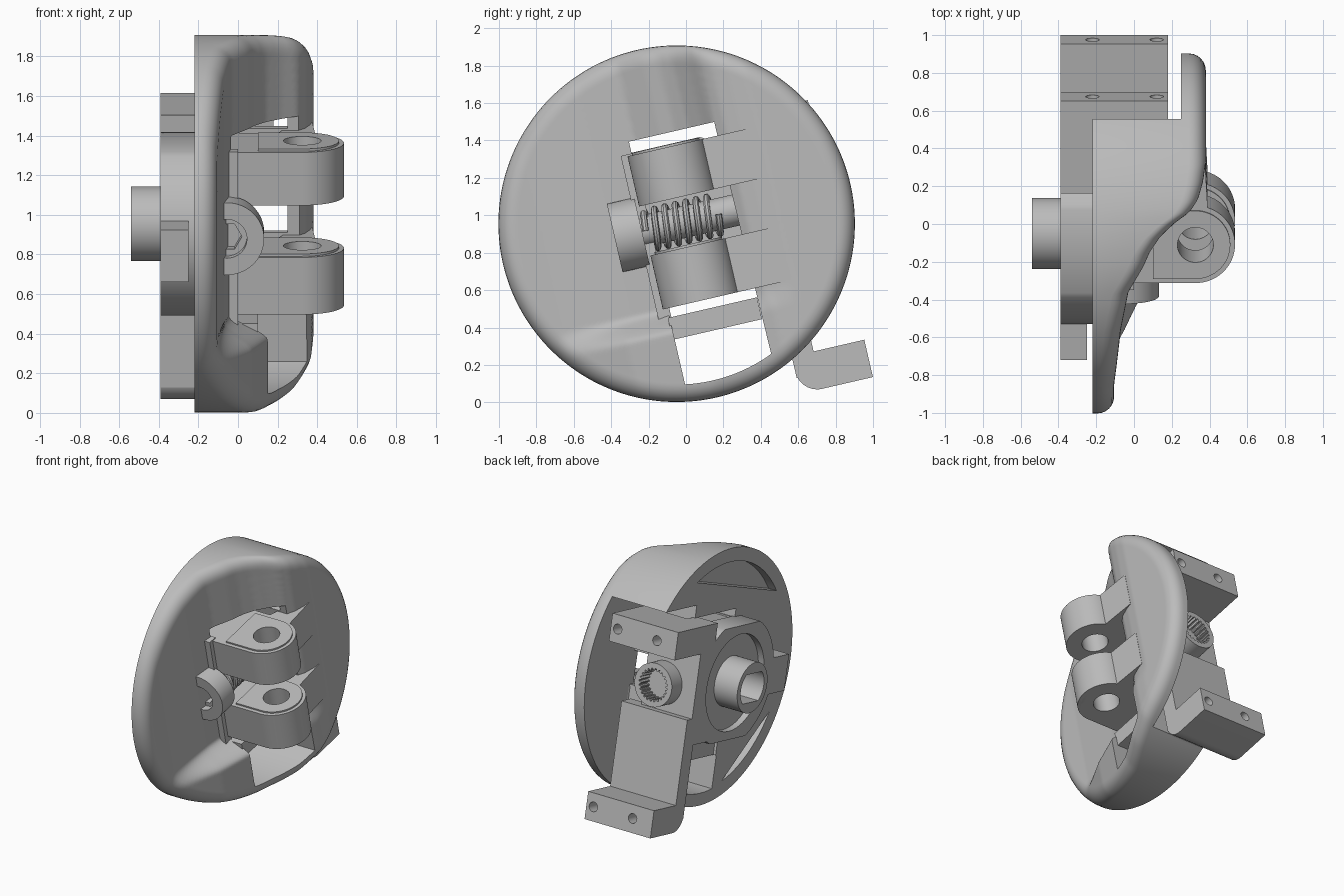
import bpy, bmesh, math
from mathutils import Matrix

if "Cube" in bpy.data.objects:
    bpy.data.objects.remove(bpy.data.objects["Cube"])

grey = bpy.data.materials.new("plain grey")
grey.use_nodes = True
grey.diffuse_color = (0.5, 0.5, 0.5, 1)
grey.node_tree.nodes["Principled BSDF"].inputs["Base Color"].default_value = (0.5, 0.5, 0.5, 1)

# Everything is built in a tilted frame (x, u, v) centred on the disc
TILT = Matrix.Translation((0, -0.05, 0.955)) @ Matrix.Rotation(math.radians(13), 4, 'X')
R = 0.953


def finish(name, bm):
    bmesh.ops.recalc_face_normals(bm, faces=bm.faces)
    mesh = bpy.data.meshes.new(name)
    bm.to_mesh(mesh)
    bm.free()
    mesh.transform(TILT)
    mesh.materials.append(grey)
    obj = bpy.data.objects.new(name, mesh)
    bpy.context.collection.objects.link(obj)
    return obj


def prism(name, pts, axis, a, b):
    """Extrude a 2D outline along one axis of the tilted frame."""
    place = {'x': lambda p, t: (t, p[0], p[1]),
             'u': lambda p, t: (p[0], t, p[1]),
             'v': lambda p, t: (p[0], p[1], t)}[axis]
    bm = bmesh.new()
    low = [bm.verts.new(place(p, a)) for p in pts]
    top = [bm.verts.new(place(p, b)) for p in pts]
    bm.faces.new(low)
    bm.faces.new(top)
    for i in range(len(pts)):
        j = (i + 1) % len(pts)
        bm.faces.new((low[i], low[j], top[j], top[i]))
    return finish(name, bm)


def box(name, x, u, v):
    return prism(name, [(u[0], v[0]), (u[1], v[0]), (u[1], v[1]), (u[0], v[1])], 'x', *x)


def arc(cx, cy, r, a0, a1, n=32):
    angles = [math.radians(a0 + (a1 - a0) * i / n) for i in range(n + 1)]
    return [(cx + r * math.cos(a), cy + r * math.sin(a)) for a in angles]


def circle(cx, cy, r, n=64):
    return arc(cx, cy, r, 0, 360 - 360 / n, n - 1)


def boolean(obj, other, op='DIFFERENCE'):
    mod = obj.modifiers.new(op.lower(), 'BOOLEAN')
    mod.operation, mod.object, mod.solver = op, other, 'EXACT'
    graph = bpy.context.evaluated_depsgraph_get()
    mesh = bpy.data.meshes.new_from_object(obj.evaluated_get(graph))
    obj.modifiers.clear()
    obj.data = mesh
    bpy.data.objects.remove(other)


def lerp_profile(u, knots):
    if u <= knots[0][0]:
        return knots[0][1]
    for (a, p), (b, q) in zip(knots, knots[1:]):
        if u <= b:
            return p + (q - p) * (u - a) / (b - a)
    return knots[-1][1]


SWEEP = [(-.7, -.105), (-.34, -.07), (-.12, -.03), (.02, .05), (.1, .085), (.18, .14),
         (.25, .215), (.31, .3), (.37, .34), (.45, .365), (.54, .38)]
LEDGE = [(-.77, -.105), (-.4, .07), (-.15, .15), (0, .2), (.2, .3), (.4, .37), (.5, .38)]


def front_height(u, v):
    main = lerp_profile(u, SWEEP)
    t = min(max((-.43 - v) / .14, 0), 1)
    return main + t * t * (3 - 2 * t) * max(lerp_profile(u, LEDGE) - main, 0)


# Round body: sculpted front, rounded rim, flat back
def make_body():
    n, f, back, count = 220, .09, -.22, 66
    radii = [(R - f) * i / count for i in range(1, count + 1)]
    radii += [R - f + f * math.sin(math.radians(a)) for a in range(15, 91, 15)]
    bm = bmesh.new()
    rings = []
    for r in radii:
        drop = f - math.sqrt(max(f * f - max(r - R + f, 0) ** 2, 0))
        rings.append([bm.verts.new((front_height(p[0], p[1]) - drop, *p)) for p in circle(0, 0, r, n)])
    rings.append([bm.verts.new((back, *p)) for p in circle(0, 0, R, n)])
    hub = bm.verts.new((front_height(0, 0), 0, 0))
    for i in range(n):
        j = (i + 1) % n
        bm.faces.new((hub, rings[0][i], rings[0][j]))
        for a, b in zip(rings, rings[1:]):
            bm.faces.new((a[i], b[i], b[j], a[j]))
    bm.faces.new(rings[-1])
    return finish("body_shell", bm)


body = make_body()
boolean(body, box("arm_space", (-.6, .25), (.37, 1.3), (-1.3, .58)))
window = [(-.15, .485), (.318, .485)] + arc(0, 0, .86, -67, -100)
boolean(body, prism("window_cut", window, 'x', -.6, .8))
for a0, a1 in ((62, 140), (205, 252)):
    boolean(body, prism("back_pocket", arc(0, 0, .85, a0, a1), 'x', -.4, -.15))
for v in ((-.12, .13), (.42, .485)):
    boolean(body, box("side_opening", (.05, .25), (.25, .5), v))

# Base block beside the hinge, and a cross bar in the window
box("hinge_base", (-.22, 0), (-.21, -.14), (-.6, .42))
box("cross_bar", (-.2, .1), (-.16, .33), (-.6, -.48))

# Two hinge knuckles with a pin hole and a tail blending into the shell
KX, KU = .325, .035
knuckle = [(-.21, -.175)] + arc(KX, KU, .21, -90, 72) + [(.375, .5), (.3, .5), (.2, .26), (-.21, .26)]
inset = [(.1, -.15)] + arc(KX, KU, .185, -90, 90) + [(.1, .22)]
for name, v0, v1 in (("upper_knuckle", .135, .41), ("lower_knuckle", -.43, -.134)):
    obj = prism(name, knuckle, 'v', v0, v1)
    boolean(obj, prism("cap", inset, 'v', v0, v1 + .012), 'UNION')
    boolean(obj, prism("pin_hole", circle(KX, KU, .095), 'v', v0 - .1, v1 + .1))

# Worm screw: shaft, helical thread and recessed head
prism("worm_shaft", circle(-.05, 0, .085), 'u', -.2, .5)
curve = bpy.data.curves.new("thread", 'CURVE')
curve.dimensions, curve.bevel_depth, curve.bevel_resolution = '3D', .017, 2
line = curve.splines.new('POLY')
steps, turns = 168, 7
line.points.add(steps)
for i, p in enumerate(line.points):
    a = math.tau * turns * i / steps
    p.co = (-.05 + .105 * math.cos(a), -.17 + .4 * i / steps, .105 * math.sin(a), 1)
helper = bpy.data.objects.new("thread_path", curve)
bpy.context.collection.objects.link(helper)
mesh = bpy.data.meshes.new_from_object(helper.evaluated_get(bpy.context.evaluated_depsgraph_get()))
bpy.data.objects.remove(helper)
mesh.transform(TILT)
mesh.materials.clear()
mesh.materials.append(grey)
bpy.context.collection.objects.link(bpy.data.objects.new("worm_thread", mesh))
head = prism("worm_head", circle(-.055, 0, .187), 'u', -.34, -.19)
boolean(head, prism("head_recess", circle(-.055, 0, .1), 'u', -.4, -.29))
boolean(head, prism("hex_socket", circle(-.055, 0, .075, 6), 'u', -.4, -.23))

# Back plate with a round recess, side bar and links to the arm
sides = arc(0, 0, .48, -62, 62) + arc(0, 0, .48, 118, 242)
plate = prism("back_plate", sides, 'x', -.39, -.2)
boolean(plate, box("side_bar", (-.39, -.25), (-.66, -.3), (-.15, .12)), 'UNION')
boolean(plate, box("lower_link", (-.39, -.2), (.1, .5), (-.4, .15)), 'UNION')
boolean(plate, box("upper_link", (-.39, -.2), (.33, .5), (.1, .486)), 'UNION')
boolean(plate, prism("recess", circle(0, 0, .36), 'x', -.5, -.34))

# Hub with a flat-sided bore
hub = prism("hub", circle(0, 0, .188), 'x', -.54, -.3)
bore = arc(0, 0, .145, -48, 48) + arc(0, 0, .145, 132, 228)
boolean(hub, prism("bore", bore, 'x', -.7, -.33))

# Mounting arm with two drilled feet
arm = box("mounting_arm", (-.39, .18), (.44, .5), (-.9, .486))
boolean(arm, box("arm_notch", (.05, .4), (.3, .7), (-.2, .27)))
boolean(arm, box("thick_arm", (-.39, .18), (.44, .56), (-.95, -.2)), 'UNION')
lower = [(.838, -.83), (.44, -.83)] + arc(.56, -.915, .12, 180, 270, 12) + [(.838, -1.035)]
feet = (("lower_foot", lower, -.93),
        ("upper_foot", [(.44, .28), (.832, .28), (.832, .486), (.44, .486)], .383))
for name, outline, v in feet:
    foot = prism(name, outline, 'x', -.39, .18)
    for x in (-.22, .12):
        boolean(foot, prism("bolt_hole", circle(x, v, .036, 32), 'u', .6, 1))

# Splined socket on the arm, in line with the worm
socket = prism("splined_socket", circle(-.11, 0, .16), 'u', .42, .63)
teeth = []
for i in range(96):
    r, a = (.122, .106)[i // 2 % 2], math.tau * i / 96
    teeth.append((-.11 + r * math.cos(a), r * math.sin(a)))
boolean(socket, prism("spline_cut", teeth, 'u', .52, .8))

# Smooth curved faces while keeping edges crisp
bpy.ops.object.select_all(action='DESELECT')
for obj in bpy.context.scene.objects:
    if obj.type == 'MESH' and grey.name in obj.data.materials:
        obj.select_set(True)
        bpy.context.view_layer.objects.active = obj
bpy.ops.object.shade_smooth_by_angle(angle=math.radians(30))
